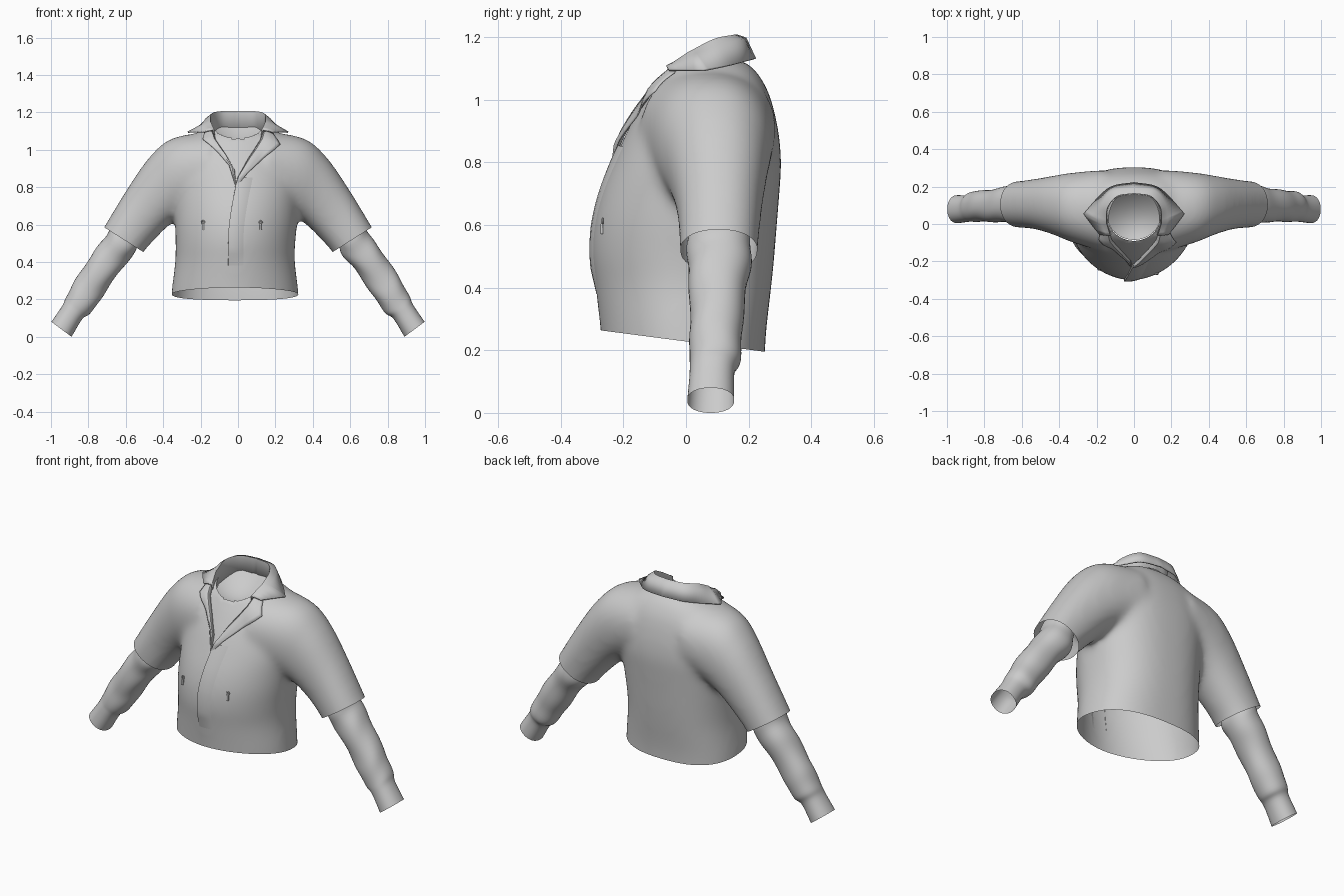
import bpy, bmesh, math
from mathutils import Vector
from mathutils.bvhtree import BVHTree

if "Cube" in bpy.data.objects:
    bpy.data.objects.remove(bpy.data.objects["Cube"])


def spline(pts, n):
    """Catmull-Rom through points of any dimension, n steps per span."""
    p = [Vector(q) for q in pts]
    p = [2 * p[0] - p[1]] + p + [2 * p[-1] - p[-2]]
    out = []
    for i in range(1, len(p) - 2):
        a, b, c, d = p[i - 1:i + 3]
        for k in range(n):
            t = k / n
            out.append(0.5 * (2 * b + (c - a) * t + (2 * a - 5 * b + 4 * c - d) * t * t
                              + (3 * b - a - 3 * c + d) * t ** 3))
    return out + [p[-2]]


def ring(c, u, v, front=2.2, back=2.2, n=40, ripple=0.0, phase=0.0):
    """Rounded cross-section; separate squareness for front and back halves."""
    pts = []
    for k in range(n):
        a = 2 * math.pi * k / n
        ca, sa = math.cos(a), math.sin(a)
        e = back if sa > 0 else front
        r = 1 + ripple * math.sin(phase + 1.5 * sa + math.cos(2 * a))
        pts.append(c + r * (u * math.copysign(abs(ca) ** (2 / e), ca)
                            + v * math.copysign(abs(sa) ** (2 / e), sa)))
    return pts


def skin(bm, rows, closed=True, caps=False):
    vs = [[bm.verts.new(p) for p in r] for r in rows]
    n = len(rows[0])
    for a, b in zip(vs, vs[1:]):
        for k in range(n if closed else n - 1):
            j = (k + 1) % n
            bm.faces.new((a[k], a[j], b[j], b[k]))
    if caps:
        bm.faces.new(vs[0])
        bm.faces.new(vs[-1])


def finish(name, bm, thick=0.0, angle=50):
    bmesh.ops.recalc_face_normals(bm, faces=bm.faces)
    me = bpy.data.meshes.new(name)
    bm.to_mesh(me)
    bm.free()
    ob = bpy.data.objects.new(name, me)
    bpy.context.collection.objects.link(ob)
    bpy.ops.object.select_all(action='DESELECT')
    ob.select_set(True)
    bpy.context.view_layer.objects.active = ob
    if thick:
        m = ob.modifiers.new("thickness", 'SOLIDIFY')
        m.thickness, m.offset = thick, 0
    bpy.ops.object.shade_smooth_by_angle(angle=math.radians(angle))
    return ob


def sleeve_rows(sections, side, steps, ripple=0.0):
    """Sections: top x,z, bottom x,z, front y, back y."""
    rows = []
    for i, (tx, tz, bx, bz, y0, y1) in enumerate(spline(sections, steps)):
        top, bot = Vector((side * tx, 0, tz)), Vector((side * bx, 0, bz))
        c = (top + bot) / 2 + Vector((0, (y0 + y1) / 2, 0))
        fade = min(1, max(0, (bz - 0.08) * 8))
        rows.append(ring(c, (top - bot) / 2, Vector((0, (y1 - y0) / 2, 0)),
                         ripple=ripple * fade, phase=i * 0.75 + side))
    return rows


# Body: torso and short outer sleeves fused into one skin
torso = [(0.12, .345, -.262, .25, -.016), (0.25, .338, -.272, .255, -.016),
         (0.4, .320, -.289, .272, -.016), (0.5, .320, -.301, .282, -.014),
         (0.6, .326, -.296, .290, -.01), (0.7, .33, -.272, .298, -.005),
         (0.8, .335, -.233, .304, 0), (0.9, .325, -.188, .295, 0),
         (1.0, .30, -.133, .272, 0), (1.06, .26, -.094, .245, 0),
         (1.11, .18, -.06, .205, 0), (1.14, .10, -.02, .14, 0)]
upper = [(.14, 1.10, .18, .72, -.15, .29), (.35, 1.062, .30, .65, -.10, .275),
         (.47, .965, .37, .595, -.06, .26), (.59, .795, .44, .525, -.03, .243),
         (.715, .59, .505, .452, -.02, .23), (.78, .48, .57, .342, -.015, .225)]
bm = bmesh.new()
rows = [ring(Vector((cx, (f + b) / 2, z)), Vector((xh, 0, 0)), Vector((0, (b - f) / 2, 0)), 1.85, 2.5, 64)
        for z, xh, f, b, cx in spline(torso, 4)]
skin(bm, rows, caps=True)
for s in (-1, 1):
    skin(bm, sleeve_rows(upper, s, 5), caps=True)
body = finish("jacket_body", bm)
m = body.modifiers.new("fuse", 'REMESH')
m.mode, m.voxel_size = 'VOXEL', 0.014
m = body.modifiers.new("relax", 'SMOOTH')
m.factor, m.iterations = 0.5, 30
for name in ("fuse", "relax"):
    bpy.ops.object.modifier_apply(modifier=name)

bm = bmesh.new()
bm.from_mesh(body.data)
tree = BVHTree.FromBMesh(bm)


def trim(test, co, no):
    fs = [f for f in bm.faces if test(f.calc_center_median())]
    geom = fs + list({e for f in fs for e in f.edges}) + list({v for f in fs for v in f.verts})
    bmesh.ops.bisect_plane(bm, geom=geom, plane_co=co, plane_no=no, clear_outer=True)


# Open the sleeve ends, the hem and the neck
for s in (-1, 1):
    trim(lambda c: c.x * s > 0.44, (s * .612, 0, .52), (s * .535, 0, -.845))
trim(lambda c: abs(c.x) < 0.43, (0, 0, .228), (0, -.13, -1))


def neck(p):
    return math.hypot(p.x / .142, (p.y - .045) / .135)


bmesh.ops.delete(bm, geom=[v for v in bm.verts if v.co.z > .95 and neck(v.co) < 1], context='VERTS')
for v in bm.verts:
    if v.is_boundary and v.co.z > .95:
        k = neck(v.co)
        v.co.x, v.co.y = v.co.x / k, .045 + (v.co.y - .045) / k
bm.to_mesh(body.data)
bm.free()
bpy.ops.object.shade_smooth_by_angle(angle=math.radians(50))

# Shallow lining that closes the neck inside the collar
bm = bmesh.new()
rows = []
for r in (1, .85, .65, .4, .15):
    c = Vector((0, .045, 1.035 + .05 * r ** 2))
    rows.append(ring(c, Vector((.142 * r, 0, .0)), Vector((0, .13 * r, .05 * r)), 2, 2, 48))
skin(bm, rows)
bm.verts.ensure_lookup_table()
bm.faces.new(bm.verts[-48:])
finish("neck_lining", bm)

# Long inner sleeves with narrow cuffs
lower = [(.665, .625, .535, .53, .01, .20), (.70, .55, .55, .45, .003, .21),
         (.77, .455, .625, .36, .01, .195), (.86, .32, .715, .23, .012, .18),
         (.915, .22, .785, .13, .012, .175), (.94, .165, .832, .095, .012, .155),
         (.998, .08, .89, .0, .004, .154)]
for s, side in ((-1, "left"), (1, "right")):
    bm = bmesh.new()
    skin(bm, sleeve_rows(lower, s, 6, 0.03))
    finish("inner_sleeve_" + side, bm)

# Collar: stand, fold and pointed leaf, mirrored across the back
base = [(0, .165, 1.08), (.09, .145, 1.08), (.135, .07, 1.085), (.14, -.01, 1.07), (.125, -.055, 1.06)]
fold = [(0, .165, 1.205), (.09, .15, 1.203), (.142, .09, 1.19), (.15, .01, 1.15), (.13, -.06, 1.105)]
roll = [(0, .19, 1.195), (.11, .175, 1.19), (.165, .105, 1.17), (.18, .02, 1.14), (.145, -.062, 1.105)]
edge = [(0, .22, 1.13), (.115, .20, 1.125), (.19, .14, 1.11), (.268, .055, 1.094), (.185, -.055, 1.095)]


def half(pts):
    a = spline(pts[:4], 6)
    return a + [a[-1].lerp(Vector(pts[4]), t / 4) for t in range(1, 5)]


halves = [half(p) for p in (base, fold, roll, edge)]
strips = [[Vector((-p.x, p.y, p.z)) for p in reversed(h[1:])] + h for h in halves]
bm = bmesh.new()
skin(bm, strips, closed=False)
finish("collar", bm, 0.008, 60)


def on_body(x, z, off):
    hit, no, _, _ = tree.ray_cast(Vector((x, -1, z)), Vector((0, 1, 0)))
    if hit is None:
        hit, no, _, _ = tree.find_nearest(Vector((x, -.05, z)))
    return hit + no * off


def drape(name, inner, outer, lift, thick):
    """Lay a panel between two x,z lines; lift = (position across, height), fading at the foot."""
    n = len(inner) - 1
    fade = [min(1, .15 + 4 * (1 - i / n)) for i in range(n + 1)]
    b = bmesh.new()
    skin(b, [[on_body(*p.lerp(q, t), h * f) for p, q, f in zip(inner, outer, fade)]
             for t, h in lift], closed=False)
    finish(name, b, thick, 40)


def line(pts, n=6):
    v = [Vector(p) for p in pts]
    return [a.lerp(b, k / n) for a, b in zip(v, v[1:]) for k in range(n)] + [v[-1]]


# Lapels turned back from the V opening
lift = [(0, .003), (.12, .018), (.4, .02), (.6, .018), (.8, .016), (1, .014)]
drape("lapel_right", line([(.13, 1.085), (.12, 1.05), (.055, .95), (.0, .85), (-.014, .80)]),
      line([(.185, 1.075), (.222, 1.02), (.125, .94), (.05, .87), (-.01, .80)]), lift, .005)
drape("lapel_left", line([(-.13, 1.085), (-.12, 1.05), (-.065, .97), (-.02, .89), (-.012, .81)]),
      line([(-.175, 1.08), (-.185, 1.045), (-.105, .98), (-.045, .91), (-.014, .81)]), lift, .005)

# Front overlap running down from the lapels
left = spline([(-.004, .85), (-.03, .72), (-.048, .6), (-.053, .48), (-.053, .38)], 6)
drape("front_overlap", left, [p + Vector((.1, 0)) for p in left],
      [(0, -.002), (.02, .011), (.25, .01), (.5, .007), (.75, .002), (1, -.004)], 0)

# Zip pulls on the chest pockets: a ring above a small tab
for side, x in (("left", -.185), ("right", .12)):
    p = on_body(x, .612, .004)
    bpy.ops.mesh.primitive_torus_add(location=p, rotation=(math.pi / 2, 0, 0), major_radius=.008,
                                     minor_radius=.003, major_segments=16, minor_segments=8)
    bpy.context.object.name = "pull_ring_" + side
    bpy.ops.mesh.primitive_cube_add(size=1, location=on_body(x, .587, .004))
    tab = bpy.context.object
    tab.name = "pull_tab_" + side
    tab.scale = (.011, .008, .034)
    m = tab.modifiers.new("round", 'BEVEL')
    m.width, m.segments = .15, 2
